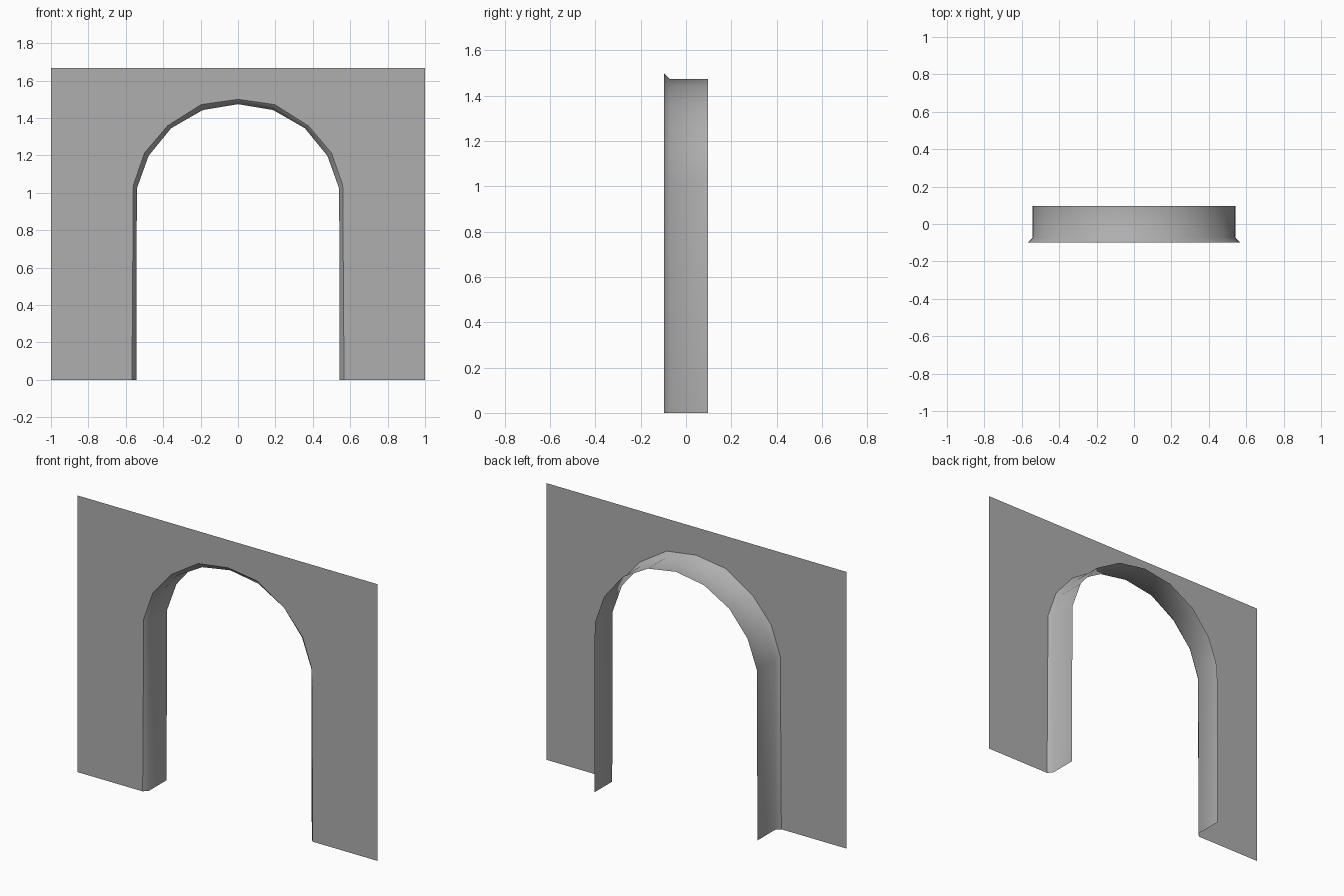
import bpy, bmesh, math

if "Cube" in bpy.data.objects:
    bpy.data.objects.remove(bpy.data.objects["Cube"])

FRONT, BACK, LIP = -0.098, 0.096, -0.073
HALF_W, TOP = 1.0, 1.667

# Right half of the opening, floor to crown, at the wall face and inside the lip
OUTER = [(0.567, 0), (0.56, 1.04), (0.5, 1.213), (0.377, 1.358), (0.197, 1.472), (0, 1.5)]
INNER = [(0.543, 0), (0.541, 1.023), (0.478, 1.198), (0.357, 1.346), (0.188, 1.443), (0, 1.474)]

# Dark grey stone
stone = bpy.data.materials.new("dark_grey")
stone.diffuse_color = (0.43, 0.43, 0.43, 1)
stone.use_nodes = True
stone.node_tree.nodes["Principled BSDF"].inputs["Base Color"].default_value = stone.diffuse_color


def mirrored(half):
    """Full arch from right floor over the crown to left floor."""
    return half + [(-x, z) for x, z in reversed(half[:-1])]


def finish(name, bm, angle):
    mesh = bpy.data.meshes.new(name)
    bm.to_mesh(mesh)
    bm.free()
    mesh.materials.append(stone)
    obj = bpy.data.objects.new(name, mesh)
    bpy.context.collection.objects.link(obj)
    if angle:
        bpy.ops.object.select_all(action='DESELECT')
        obj.select_set(True)
        bpy.context.view_layer.objects.active = obj
        bpy.ops.object.shade_smooth_by_angle(angle=math.radians(angle))
    return obj


# Wall face: a single flat sheet with the archway cut from its lower edge
bm = bmesh.new()
outline = mirrored(OUTER) + [(-HALF_W, 0), (-HALF_W, TOP), (HALF_W, TOP), (HALF_W, 0)]
face = bm.faces.new([bm.verts.new((x, FRONT, z)) for x, z in outline])
face.normal_update()
if face.normal.y > 0:
    face.normal_flip()
finish("wall_face", bm, 0)

# Arch reveal: chamfered lip followed by the straight lining of the passage
bm = bmesh.new()
rings = [[bm.verts.new((x, y, z)) for x, z in mirrored(half)]
         for half, y in ((OUTER, FRONT), (INNER, LIP), (INNER, BACK))]
for a, b in zip(rings, rings[1:]):
    for i in range(len(a) - 1):
        bm.faces.new((a[i], a[i + 1], b[i + 1], b[i]))
bm.normal_update()
bm.faces.ensure_lookup_table()
if bm.faces[0].normal.x > 0:  # the lining faces into the opening
    bmesh.ops.reverse_faces(bm, faces=bm.faces[:])
finish("arch_reveal", bm, 60)
